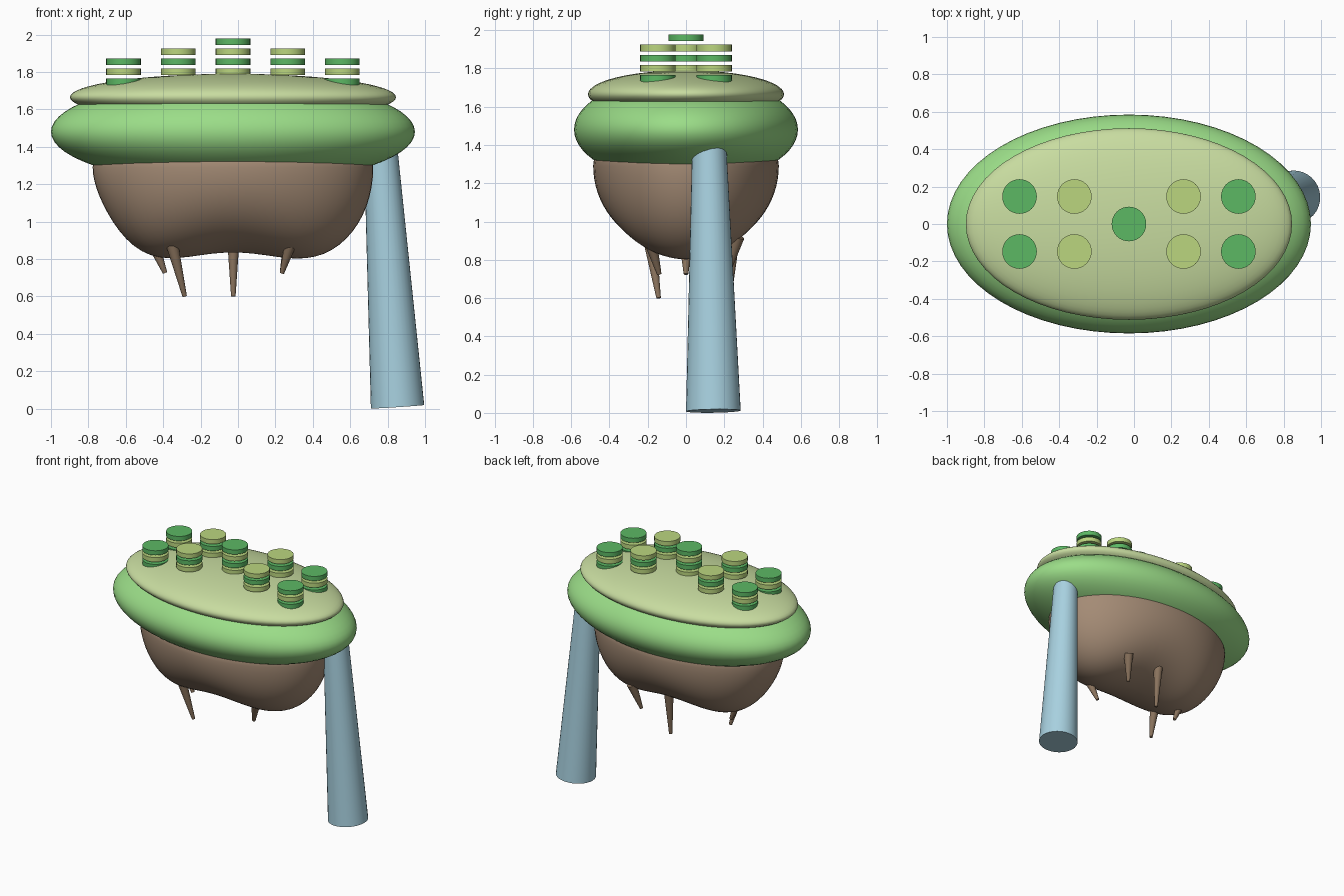
import bpy
import math
from mathutils import Vector

cube = bpy.data.objects.get("Cube")
if cube:
    bpy.data.objects.remove(cube)

CX = -0.027  # centre of the floating island


def material(name, rgb):
    linear = [(c / 255 / 12.92) if c < 11 else ((c / 255 + 0.055) / 1.055) ** 2.4 for c in rgb]
    mat = bpy.data.materials.new(name)
    mat.use_nodes = True
    mat.diffuse_color = (*linear, 1)
    mat.node_tree.nodes["Principled BSDF"].inputs["Base Color"].default_value = (*linear, 1)
    return mat


rim_green = material("rim green", (155, 221, 136))
pale_green = material("pale green", (200, 220, 160))
leaf_green = material("leaf green", (92, 184, 100))
lime = material("lime", (187, 214, 127))
earth = material("earth brown", (164, 139, 117))
root_brown = material("root brown", (138, 115, 93))
water_blue = material("water blue", (168, 209, 224))


def finish(name, mat):
    obj = bpy.context.object
    obj.name = name
    obj.data.materials.append(mat)
    bpy.ops.object.shade_smooth_by_angle(angle=math.radians(40))
    return obj


def ellipsoid(name, z, radii, mat):
    bpy.ops.mesh.primitive_uv_sphere_add(segments=64, ring_count=32, location=(CX, 0, z))
    obj = bpy.context.object
    for v in obj.data.vertices:
        v.co = Vector(a * b for a, b in zip(v.co, radii))
    return finish(name, mat)


def tapered(name, start, end, r_start, r_end, mat, sides):
    start, end = Vector(start), Vector(end)
    axis = end - start
    bpy.ops.mesh.primitive_cone_add(vertices=sides, radius1=r_start, radius2=r_end,
                                    depth=axis.length, location=(start + end) / 2,
                                    rotation=axis.to_track_quat('Z', 'Y').to_euler())
    return finish(name, mat)


# Grass rim and domed top
ellipsoid("grass_rim", 1.48, (0.973, 0.585, 0.28), rim_green)
ellipsoid("grass_top", 1.665, (0.872, 0.512, 0.125), pale_green)

# Earth underside: an ellipsoid swollen into two lobes along x
bpy.ops.mesh.primitive_uv_sphere_add(segments=64, ring_count=40, location=(CX, 0, 1.29))
for v in bpy.context.object.data.vertices:
    u = v.co.x
    depth = 0.455 + 0.55 * u**2 * (1 - u**2) + 0.24 * max(u, 0)**6
    v.co = (0.75 * u, 0.485 * v.co.y, v.co.z * (depth if v.co.z < 0 else 0.25))
finish("earth_underside", earth)

# Hanging roots: base and tip
roots = [
    ((-0.36, -0.19, 0.91), (-0.285, -0.143, 0.6)),
    ((-0.46, 0.0, 0.90), (-0.39, 0.0, 0.725)),
    ((-0.025, 0.25, 0.95), (-0.025, 0.225, 0.6)),
    ((0.29, -0.19, 0.91), (0.235, -0.14, 0.725)),
    ((0.28, 0.27, 0.92), (0.235, 0.215, 0.725)),
]
for i, (base, tip) in enumerate(roots):
    tapered(f"root_{i + 1}", base, tip, 0.036, 0.012, root_brown, 16)

# Waterfall column
tapered("waterfall", (0.853, 0.143, 0.01), (0.757, 0.12, 1.48), 0.143, 0.086, water_blue, 32)

# Floating stacks of discs in alternating greens
PITCH = 0.0533
stacks = [(0, 0, 4)]
for sx in (-1, 1):
    for sy in (-1, 1):
        stacks += [(sx * 0.292, sy * 0.147, 3), (sx * 0.585, sy * 0.147, 2)]
for n, (x, y, top) in enumerate(stacks):
    for level in range(max(0, top - 3), top + 1):
        bpy.ops.mesh.primitive_cylinder_add(vertices=32, radius=0.0925, depth=0.035,
                                            location=(CX + x, y, 1.747 + level * PITCH))
        finish(f"stack_{n + 1}_disc_{level + 1}", lime if level % 2 else leaf_green)
